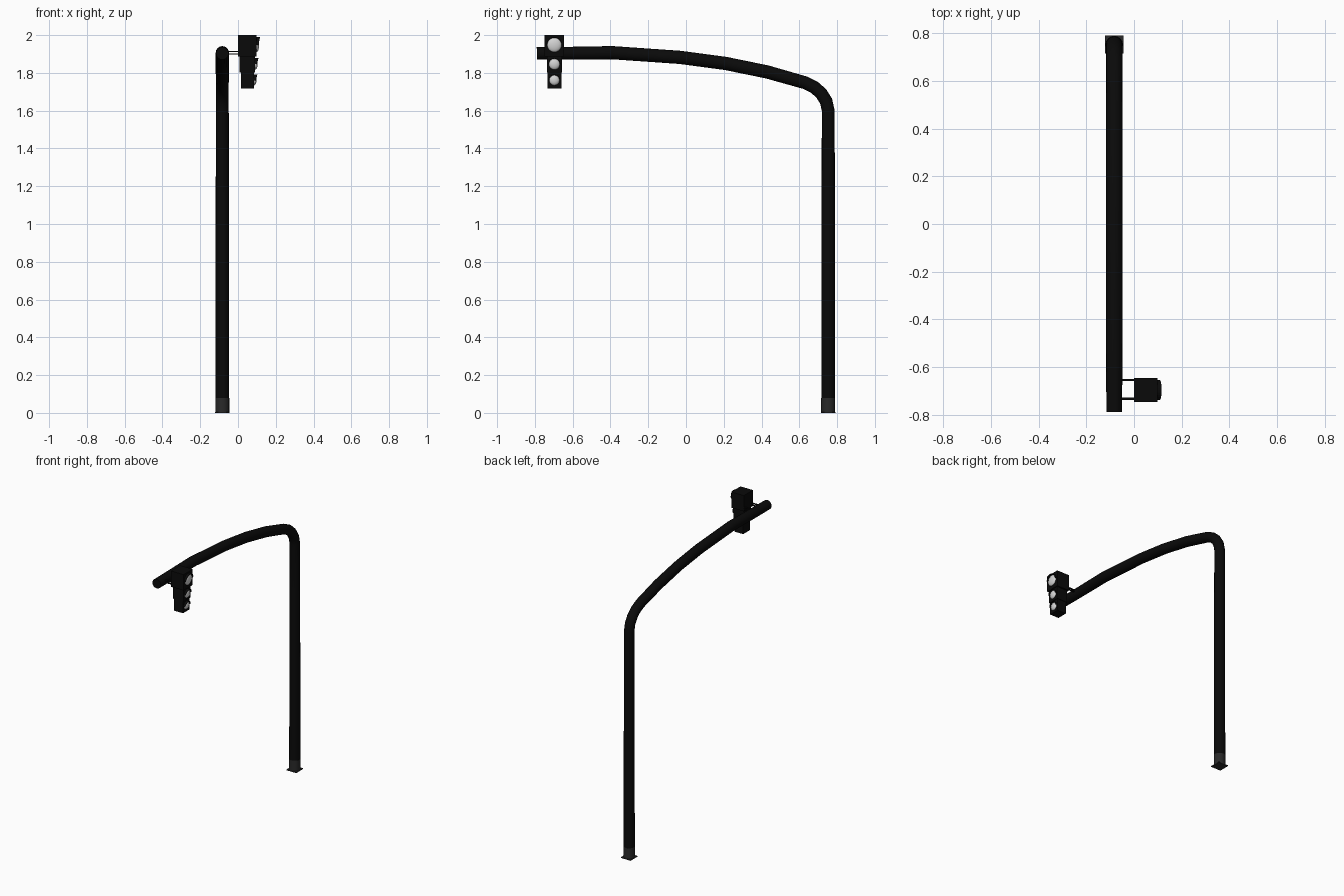
import bpy, bmesh, math
from mathutils import Vector, Matrix

if "Cube" in bpy.data.objects:
    bpy.data.objects.remove(bpy.data.objects["Cube"])

def material(name, c):
    m = bpy.data.materials.new(name)
    m.diffuse_color = (c, c, c, 1)
    m.use_nodes = True
    m.node_tree.nodes["Principled BSDF"].inputs["Base Color"].default_value = m.diffuse_color
    return m

BLACK = material("black_paint", 0.003)
GREY = material("dark_grey_base", 0.022)
WHITE = material("pale_lens", 0.65)
PX, PY = -0.083, 0.753      # pole position
SY = -0.697                 # signal centre in y

def make(name, bm, mat, smooth=False):
    bmesh.ops.recalc_face_normals(bm, faces=bm.faces)
    me = bpy.data.meshes.new(name)
    bm.to_mesh(me)
    bm.free()
    me.materials.append(mat)
    ob = bpy.data.objects.new(name, me)
    bpy.context.collection.objects.link(ob)
    if smooth:
        bpy.context.view_layer.objects.active = ob
        ob.select_set(True)
        bpy.ops.object.shade_smooth_by_angle(angle=math.radians(40))
        ob.select_set(False)
    return ob

def box(name, lo, hi, mat):
    bm = bmesh.new()
    lo, hi = Vector(lo), Vector(hi)
    bmesh.ops.create_cube(bm, size=1, matrix=Matrix.Translation((lo + hi) / 2)
                          @ Matrix.Diagonal((*(hi - lo), 1)))
    return make(name, bm, mat)

def tube(name, path, mat, n=16):
    """Capped tube along (y, z, radius) points at x = PX."""
    bm = bmesh.new()
    rings = []
    for i, (y, z, r) in enumerate(path):
        a, b = path[max(i - 1, 0)], path[min(i + 1, len(path) - 1)]
        t = Vector((0, b[0] - a[0], b[1] - a[1])).normalized()
        side, up = Vector((1, 0, 0)), t.cross(Vector((1, 0, 0)))
        rings.append([bm.verts.new(Vector((PX, y, z)) + r * (
            side * math.cos(2 * math.pi * k / n) + up * math.sin(2 * math.pi * k / n)))
            for k in range(n)])
    for p, q in zip(rings, rings[1:]):
        for k in range(n):
            bm.faces.new((p[k], p[(k + 1) % n], q[(k + 1) % n], q[k]))
    bm.faces.new(rings[0])
    bm.faces.new(rings[-1])
    return make(name, bm, mat, True)

def lens(name, x, z, r, depth):
    """Shallow dome facing +x."""
    bm = bmesh.new()
    bmesh.ops.create_uvsphere(bm, u_segments=20, v_segments=12, radius=1)
    bmesh.ops.transform(bm, matrix=Matrix.Translation((x, SY, z))
                        @ Matrix.Diagonal((depth, r, r, 1)), verts=bm.verts)
    return make(name, bm, WHITE, True)

def hood(name, x0, x1, z, r, n=12):
    """Thin visor arching over the top half of a lens."""
    bm = bmesh.new()
    rows = []
    for k in range(n + 1):
        a = math.pi * k / n
        xe = x0 + (x1 - x0) * (0.6 + 0.4 * math.sin(a))
        rows.append([bm.verts.new((x, SY + q * math.cos(a), z + q * math.sin(a)))
                     for x, q in ((x0, r), (xe, r), (xe, r + 0.003), (x0, r + 0.003))])
    for p, q in zip(rows, rows[1:]):
        for k in range(4):
            bm.faces.new((p[k], p[(k + 1) % 4], q[(k + 1) % 4], q[k]))
    bm.faces.new(rows[0])
    bm.faces.new(rows[-1])
    return make(name, bm, BLACK)

# base plate and grey foot of the pole
box("base_plate", (PX - 0.038, PY - 0.038, 0), (PX + 0.038, PY + 0.038, 0.006), GREY)
tube("pole_foot", [(PY, 0.004, 0.037), (PY, 0.08, 0.037)], GREY)

# upright pole bending into the long curved arm
tube("pole_and_arm", [
    (PY, 0.08, 0.0365), (PY, 1.16, 0.035), (PY, 1.60, 0.034), (0.742, 1.65, 0.034),
    (0.715, 1.693, 0.034), (0.68, 1.723, 0.034), (0.63, 1.748, 0.034),
    (0.43, 1.805, 0.035), (0.21, 1.850, 0.035), (-0.03, 1.882, 0.035),
    (-0.39, 1.907, 0.035), (-0.62, 1.904, 0.034), (-0.79, 1.903, 0.033)], BLACK)

# signal housings with lens and hood: x0, x1, half width, z0, z1, lens radius
for tag, x0, x1, w, z0, z1, zc, r in (
        ("top", 0.0, 0.098, 0.051, 1.888, 2.0, 1.948, 0.038),
        ("middle", 0.007, 0.090, 0.040, 1.802, 1.888, 1.846, 0.029),
        ("bottom", 0.015, 0.084, 0.037, 1.718, 1.802, 1.761, 0.027)):
    box(tag + "_housing", (x0, SY - w, z0), (x1, SY + w, z1), BLACK)
    lens(tag + "_lens", x1, zc, r, 0.014)
    hood(tag + "_hood", x1 - 0.002, x1 + 0.018, zc, r + 0.001)

# bracket rods tying the signal to the arm
for i, y in enumerate((SY - 0.037, SY + 0.042)):
    for j, z in enumerate((1.901, 1.914)):
        box(f"bracket_rod_{i}_{j}", (PX, y - 0.005, z - 0.0025), (0.01, y + 0.005, z + 0.0025), BLACK)
